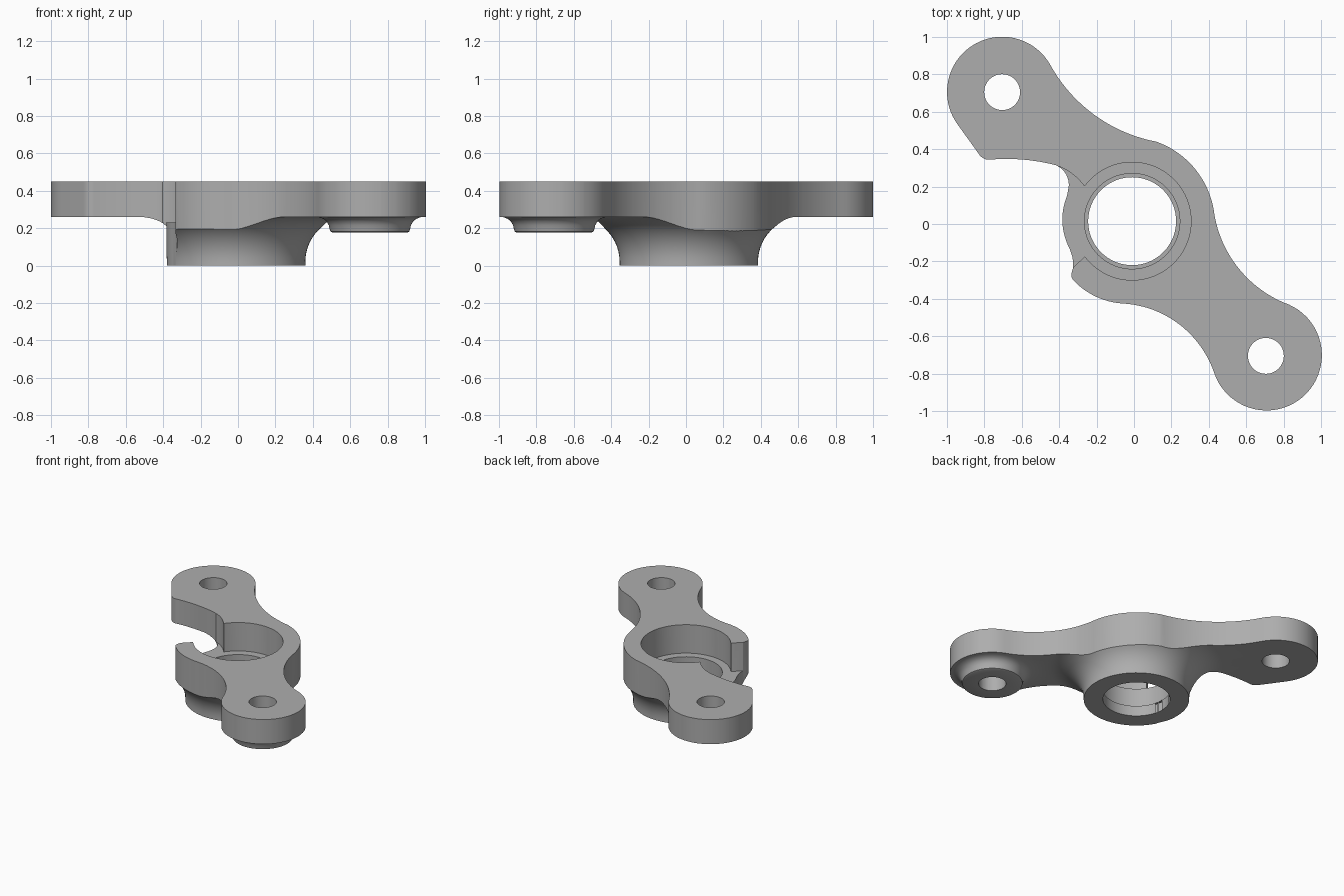
import bpy, bmesh, math
from mathutils import Vector

if "Cube" in bpy.data.objects:
    bpy.data.objects.remove(bpy.data.objects["Cube"])

grey = bpy.data.materials.new("plain grey")
grey.diffuse_color = (0.42, 0.42, 0.42, 1)
grey.use_nodes = True
grey.node_tree.nodes["Principled BSDF"].inputs["Base Color"].default_value = grey.diffuse_color
HUB = (-0.01, 0.015)
ARM = 0.705


def make_object(name, bm):
    bmesh.ops.remove_doubles(bm, verts=bm.verts, dist=1e-5)
    bmesh.ops.recalc_face_normals(bm, faces=bm.faces)
    mesh = bpy.data.meshes.new(name)
    bm.to_mesh(mesh)
    bm.free()
    mesh.materials.append(grey)
    ob = bpy.data.objects.new(name, mesh)
    bpy.context.collection.objects.link(ob)
    return ob


def prism(name, points, z0, z1):
    bm = bmesh.new()
    face = bm.faces.new([bm.verts.new((x, y, z0)) for x, y in points])
    ext = bmesh.ops.extrude_face_region(bm, geom=[face])
    top = [v for v in ext["geom"] if isinstance(v, bmesh.types.BMVert)]
    bmesh.ops.translate(bm, verts=top, vec=(0, 0, z1 - z0))
    return make_object(name, bm)


def lathe(name, profile, centre, steps=96):
    bm = bmesh.new()
    vs = [bm.verts.new((r, 0, z)) for r, z in profile]
    es = [bm.edges.new(p) for p in zip(vs, vs[1:])]
    bmesh.ops.spin(bm, geom=vs + es, cent=(0, 0, 0), axis=(0, 0, 1),
                   angle=2 * math.pi, steps=steps)
    bmesh.ops.translate(bm, verts=bm.verts, vec=(*centre, 0))
    return make_object(name, bm)


def arc(a, b, c, n=20):
    """Points on the circle from a through b to c, without the last point."""
    a, b, c = Vector(a), Vector(b), Vector(c)
    d = 2 * (a.x * (b.y - c.y) + b.x * (c.y - a.y) + c.x * (a.y - b.y))
    aa, bb, cc = a.dot(a), b.dot(b), c.dot(c)
    o = Vector(((aa * (b.y - c.y) + bb * (c.y - a.y) + cc * (a.y - b.y)) / d,
                (aa * (c.x - b.x) + bb * (a.x - c.x) + cc * (b.x - a.x)) / d))
    ang = [math.atan2(p.y - o.y, p.x - o.x) for p in (a, b, c)]
    tau = 2 * math.pi
    sweep = (ang[2] - ang[0]) % tau
    if (ang[1] - ang[0]) % tau > sweep:
        sweep -= tau
    r = (a - o).length
    return [(o.x + r * math.cos(ang[0] + sweep * i / n),
             o.y + r * math.sin(ang[0] + sweep * i / n)) for i in range(n)]


def combine(ob, other, operation):
    mod = ob.modifiers.new(operation.lower(), 'BOOLEAN')
    mod.operation, mod.object, mod.solver = operation, other, 'EXACT'
    bpy.context.view_layer.objects.active = ob
    bpy.ops.object.modifier_apply(modifier=mod.name)
    bpy.data.objects.remove(other)


# Body: flat plate flowing through a concave fillet into the hub
fillet = [(0.61 - 0.24 * math.cos(t), 0.02 + 0.24 * math.sin(t))
          for t in (math.pi / 2 * i / 14 for i in range(15))]
body = lathe("bracket_body", [(0, 0), (0.37, 0), *fillet,
                              (1.7, 0.26), (1.7, 0.45), (0, 0.45)], HUB)

# Plan outline: two round arm ends, S-shaped flanks and the open side
outline = (
    arc((-0.45, 0.855), (-0.914, 0.914), (-0.945, 0.535), 40)
    + [(-0.945, 0.535)]
    + arc((-0.83, 0.375), (-0.803, 0.35), (-0.76, 0.345), 8)
    + arc((-0.76, 0.345), (-0.58, 0.343), (-0.42, 0.315), 12)
    + arc((-0.42, 0.315), (-0.363, 0.265), (-0.35, 0.19), 10)
    + arc((-0.358, 0.15), (-0.383, 0.015), (-0.345, -0.13), 14)
    + [(-0.345, -0.13), (-0.328, -0.18), (-0.325, -0.232),
       (-0.334, -0.262), (-0.335, -0.282)]
    + arc((-0.325, -0.30), (-0.20, -0.39), (-0.06, -0.425), 12)
    + arc((-0.06, -0.425), (0.24, -0.535), (0.43, -0.80), 24)
    + arc((0.43, -0.80), (0.914, -0.914), (0.80, -0.42), 40)
    + arc((0.80, -0.42), (0.57, -0.25), (0.43, 0.05), 24)
    + arc((0.43, 0.05), (0.33, 0.29), (0.12, 0.44), 20)
    + arc((0.12, 0.44), (-0.20, 0.575), (-0.45, 0.855), 24))
combine(body, prism("outline_cutter", outline, -0.1, 0.6), 'INTERSECT')

# Round boss under one arm
boss = lathe("boss", [(0, 0.177), (0.20, 0.177), (0.211, 0.182), (0.215, 0.195),
                      (0.22, 0.217), (0.232, 0.237), (0.248, 0.25),
                      (0.275, 0.26), (0.275, 0.30), (0, 0.30)], (ARM, -ARM), 64)
combine(body, boss, 'UNION')

# Stepped hub bore with a lip at the bottom
bore = lathe("bore_cutter", [(0, -0.1), (0.235, -0.1), (0.235, 0.08), (0.255, 0.08),
                             (0.255, 0.23), (0.315, 0.23), (0.315, 0.6), (0, 0.6)], HUB)
combine(body, bore, 'DIFFERENCE')

# Side opening of the pocket
slot = [(-0.1, 0.1), (-0.262, 0.203), *arc((-0.268, 0.205), (-0.33, 0.268), (-0.42, 0.315), 8),
        (-0.46, 0.30), (-0.5, 0.2), (-0.5, -0.235), (-0.325, -0.233),
        (-0.265, -0.175), (-0.1, -0.1)]
combine(body, prism("slot_cutter", slot, 0.23, 0.6), 'DIFFERENCE')

# Bolt holes through both arms
for s in (-1, 1):
    hole = lathe("hole_cutter", [(0, -0.1), (0.096, -0.1), (0.096, 0.6), (0, 0.6)],
                 (s * ARM, -s * ARM), 48)
    combine(body, hole, 'DIFFERENCE')

bpy.ops.object.select_all(action='DESELECT')
body.select_set(True)
bpy.context.view_layer.objects.active = body
bpy.ops.object.shade_smooth_by_angle(angle=math.radians(30))
